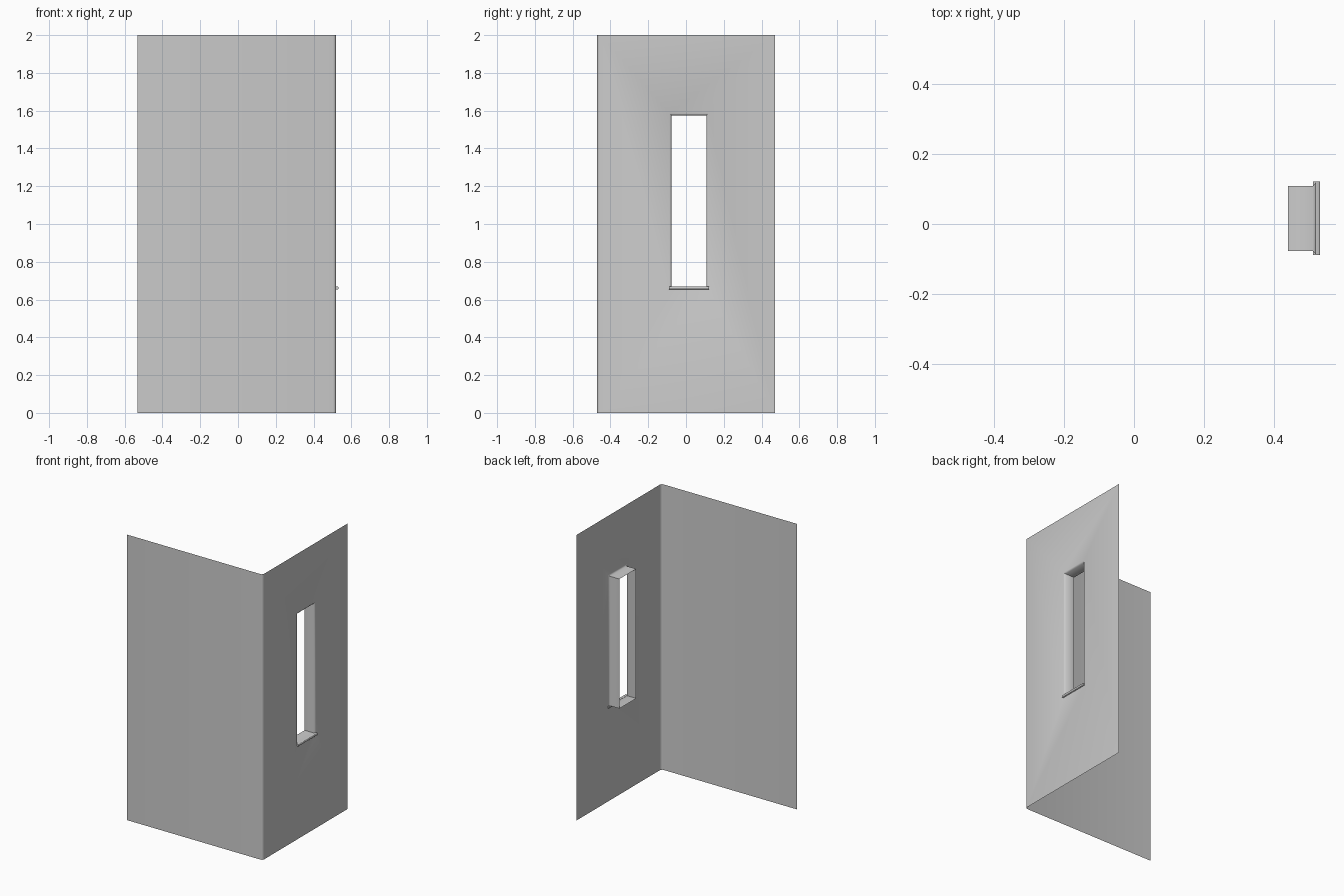
import bpy, bmesh, math

if "Cube" in bpy.data.objects:
    bpy.data.objects.remove(bpy.data.objects["Cube"])

H = 2.0            # wall height
XL, XR = -0.532, 0.52   # left end and outer face of the window wall
YF, YB = -0.47, 0.47
R = 0.017          # corner rounding


def finish(name, bm, angle):
    mesh = bpy.data.meshes.new(name)
    bm.to_mesh(mesh)
    bm.free()
    ob = bpy.data.objects.new(name, mesh)
    bpy.context.collection.objects.link(ob)
    bpy.ops.object.select_all(action='DESELECT')
    ob.select_set(True)
    bpy.context.view_layer.objects.active = ob
    bpy.ops.object.shade_smooth_by_angle(angle=math.radians(angle))
    return ob


def ring(bm, x, y0, y1, z0, z1):
    return [bm.verts.new((x, y, z)) for y, z in ((y0, z0), (y1, z0), (y1, z1), (y0, z1))]


# Corner wall: plain front sheet, rounded corner, side sheet with a deep window
bm = bmesh.new()
path = [(XL, YF)]
for k in range(4):
    a = math.radians(-90 + 30 * k)
    path.append((XR - R + R * math.cos(a), YF + R + R * math.sin(a)))
cols = [[bm.verts.new((x, y, z)) for z in (0, H)] for x, y in path]
for a, b in zip(cols, cols[1:]):
    bm.faces.new((a[0], b[0], b[1], a[1]))

# Side sheet rings: outer border, flared opening edge, reveal front, reveal back
outer = [cols[-1][0], bm.verts.new((XR, YB, 0)), bm.verts.new((XR, YB, H)), cols[-1][1]]
rings = [outer,
         ring(bm, XR, -0.087, 0.119, 0.658, 1.585),
         ring(bm, 0.511, -0.077, 0.109, 0.668, 1.575),
         ring(bm, 0.44, -0.077, 0.109, 0.668, 1.575)]
for a, b in zip(rings, rings[1:]):
    for i in range(4):
        j = (i + 1) % 4
        bm.faces.new((a[i], a[j], b[j], b[i]))
finish("corner_wall", bm, 50)

# Window sill lip: small profile swept across the opening
profile = [(0.511, 0.654), (0.529, 0.654), (0.531, 0.656), (0.531, 0.667),
           (0.529, 0.669), (0.511, 0.669)]
bm = bmesh.new()
ends = [[bm.verts.new((x, y, z)) for x, z in profile] for y in (-0.089, 0.122)]
n = len(profile)
for i in range(n):
    j = (i + 1) % n
    bm.faces.new((ends[0][i], ends[0][j], ends[1][j], ends[1][i]))
for e in ends:
    bm.faces.new(e)
bmesh.ops.recalc_face_normals(bm, faces=bm.faces)
finish("window_sill", bm, 50)
